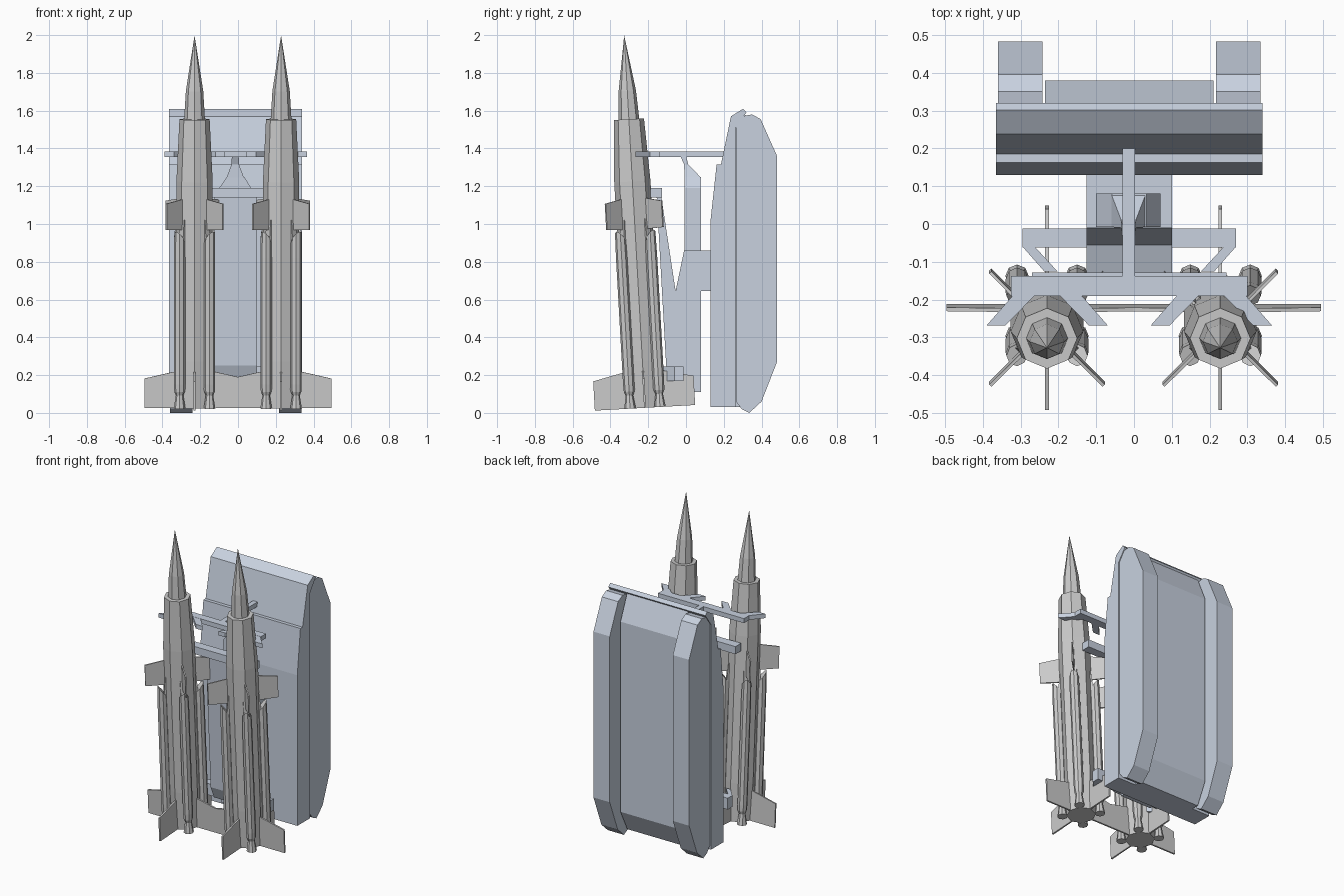
import bpy, bmesh, math
from mathutils import Vector, Matrix

if "Cube" in bpy.data.objects:
    bpy.data.objects.remove(bpy.data.objects["Cube"])

paint = bpy.data.materials.new("blue_grey_paint")
paint.diffuse_color = (0.58, 0.64, 0.74, 1)
paint.use_nodes = True
paint.node_tree.nodes["Principled BSDF"].inputs["Base Color"].default_value = paint.diffuse_color
CX = -0.0125  # vehicle centreline


def finish(name, bm, mat=None, matrix=None):
    bmesh.ops.recalc_face_normals(bm, faces=bm.faces)
    me = bpy.data.meshes.new(name)
    bm.to_mesh(me)
    bm.free()
    ob = bpy.data.objects.new(name, me)
    bpy.context.collection.objects.link(ob)
    if mat:
        me.materials.append(mat)
    if matrix:
        ob.matrix_world = matrix
    return ob


def prism(name, pts, axis, a, b, mat=paint, matrix=None):
    """Extrude a 2D outline: axis 'x' takes (y, z), 'y' takes (x, z), 'z' takes (x, y)."""
    place = {'x': lambda p, t: (t, p[0], p[1]),
             'y': lambda p, t: (p[0], t, p[1]),
             'z': lambda p, t: (p[0], p[1], t)}[axis]
    bm = bmesh.new()
    lo = [bm.verts.new(place(p, a)) for p in pts]
    hi = [bm.verts.new(place(p, b)) for p in pts]
    bm.faces.new(lo)
    bm.faces.new(hi)
    n = len(pts)
    for i in range(n):
        j = (i + 1) % n
        bm.faces.new((lo[i], lo[j], hi[j], hi[i]))
    return finish(name, bm, mat, matrix)


def box(name, x0, x1, y0, y1, z0, z1):
    return prism(name, [(x0, y0), (x1, y0), (x1, y1), (x0, y1)], 'z', z0, z1)


def lathe(name, profile, sides, matrix, slant=0):
    """Stack of (radius, z) rings; slant tips the last ring up towards +x."""
    bm = bmesh.new()
    rings = []
    for k, (r, z) in enumerate(profile):
        s = slant if k == len(profile) - 1 else 0
        ring = []
        for i in range(sides):
            c, d = (f(2 * math.pi * i / sides) for f in (math.cos, math.sin))
            ring.append(bm.verts.new((r * c, r * d, z + s * c)))
        rings.append(ring)
    for p, q in zip(rings, rings[1:]):
        for i in range(sides):
            j = (i + 1) % sides
            bm.faces.new((p[i], p[j], q[j], q[i]))
    bm.faces.new(rings[0])
    bm.faces.new(rings[-1])
    bmesh.ops.remove_doubles(bm, verts=bm.verts, dist=1e-5)
    return finish(name, bm, None, matrix)


# Hull: upper body with sloped nose, and narrower belly between the tracks
prism("hull_upper", [(0.13, 0.03), (0.262, 0.03), (0.262, 1.51), (0.32, 1.59), (0.302, 1.61),
                     (0.238, 1.57), (0.185, 1.315), (0.162, 1.315), (0.13, 1.02)],
      'x', -0.365, 0.34)
prism("hull_belly", [(0.25, 0.03), (0.31, 0.03), (0.38, 0.17), (0.38, 1.42),
                     (0.31, 1.585), (0.25, 1.52)], 'x', -0.235, 0.21)

# Track blocks
track = [(0.265, 0.06), (0.295, 0.02), (0.335, 0.0), (0.40, 0.06), (0.482, 0.27),
         (0.482, 1.36), (0.395, 1.555), (0.35, 1.58), (0.295, 1.57), (0.265, 1.525)]
for side, x0, x1 in (("left", -0.36, -0.242), ("right", 0.217, 0.335)):
    prism("track_" + side, track, 'x', x0, x1)

# Turret ring, body and tilted launch arm
box("turret_ring", -0.125, 0.10, 0.07, 0.135, 0.645, 0.86)
prism("launcher_base", [(0.08, 0.11), (0.08, 0.86), (-0.01, 0.86), (-0.055, 0.645),
                        (-0.13, 1.14), (-0.155, 1.14), (-0.105, 0.25), (-0.07, 0.17),
                        (0.0, 0.17), (0.0, 0.11)], 'x', -0.125, 0.10)
prism("turret_head", [(-0.10, 0.86), (0.07, 0.86), (0.07, 1.19), (0.033, 1.25),
                      (-0.058, 1.25), (-0.10, 1.19)], 'y', -0.008, 0.08)

# Tapered post that carries the top brace
bm = bmesh.new()
for hw, y0, y1, z in ((0.046, -0.008, 0.08, 1.17), (0.046, -0.008, 0.08, 1.245),
                      (0.02, -0.01, 0.012, 1.315), (0.018, -0.03, 0.0, 1.36)):
    for x in (-hw, hw):
        for y in (y0, y1):
            bm.verts.new((CX - 0.002 + x, y, z))
vs = list(bm.verts)
order = (0, 1, 3, 2)
for k in range(3):
    for i in range(4):
        a, b = order[i], order[(i + 1) % 4]
        bm.faces.new((vs[4*k + a], vs[4*k + b], vs[4*k + 4 + b], vs[4*k + 4 + a]))
for k in (0, 12):
    bm.faces.new([vs[k + i] for i in order])
finish("brace_post", bm, paint)

# Top brace: stem, crossbar and claws around each missile
box("brace_stem", -0.03, 0.002, -0.15, 0.205, 1.355, 1.385)
box("brace_crossbar", -0.325, 0.30, -0.19, -0.138, 1.355, 1.385)
for side, s in (("left", -1), ("right", 1)):
    for part, d in (("outer", 1), ("inner", -1)):
        m = s * d
        c = CX + s * 0.217
        claw = [(c + m*0.16, -0.268), (c + m*0.11, -0.268), (c + m*0.032, -0.188), (c + m*0.09, -0.188)]
        prism(f"brace_claw_{side}_{part}", claw, 'z', 1.356, 1.384)

# Middle and lower cradle bars
tilt = Matrix.Rotation(math.radians(3.2), 4, 'X')
box("middle_bar", -0.27, 0.245, -0.187, -0.128, 1.14, 1.19)
box("lower_bar", -0.295, 0.27, -0.062, -0.012, 0.17, 0.245)
for side, s in (("left", -1), ("right", 1)):
    prism("lower_strut_" + side, [(CX + s*0.282, -0.06), (CX + s*0.25, -0.06),
                                  (CX + s*0.19, -0.125), (CX + s*0.225, -0.125)], 'z', 0.17, 0.245)

# Missiles
for side, x in (("left", -0.23), ("right", 0.228)):
    base = Matrix.Translation((x, -0.217, 0.027)) @ tilt
    lathe("missile_body_" + side, [(0.088, 0), (0.096, 0.25), (0.096, 1.2), (0.08, 1.53),
                                   (0.055, 1.53), (0.046, 1.68), (0.0, 1.975)], 8, base)
    for k in range(4):
        diag = base @ Matrix.Rotation(math.pi / 4 + k * math.pi / 2, 4, 'Z')
        straight = base @ Matrix.Rotation(k * math.pi / 2, 4, 'Z')
        # Intake pod with flared nozzle and slanted mouth
        pod = diag @ Matrix.Translation((0.112, 0, 0))
        lathe(f"intake_pod_{side}_{k}", [(0.031, 0.0), (0.02, 0.07), (0.028, 0.09), (0.03, 0.13),
                                         (0.03, 0.80), (0.028, 0.905)], 8, pod, 0.035)
        # Fairing joining pod to body
        prism(f"pod_fairing_{side}_{k}", [(0.08, 0.1), (0.105, 0.1), (0.105, 0.86), (0.094, 1.0),
                                          (0.08, 1.0)], 'y', -0.016, 0.016, None, diag)
        # Control fins and tail fins
        prism(f"control_fin_{side}_{k}", [(0.085, 0.945), (0.212, 0.95), (0.212, 1.09),
                                          (0.085, 1.11)], 'y', -0.004, 0.004, None, diag)
        prism(f"tail_fin_{side}_{k}", [(0.07, 0.0), (0.266, 0.0), (0.266, 0.155),
                                       (0.07, 0.2)], 'y', -0.005, 0.005, None, straight)
